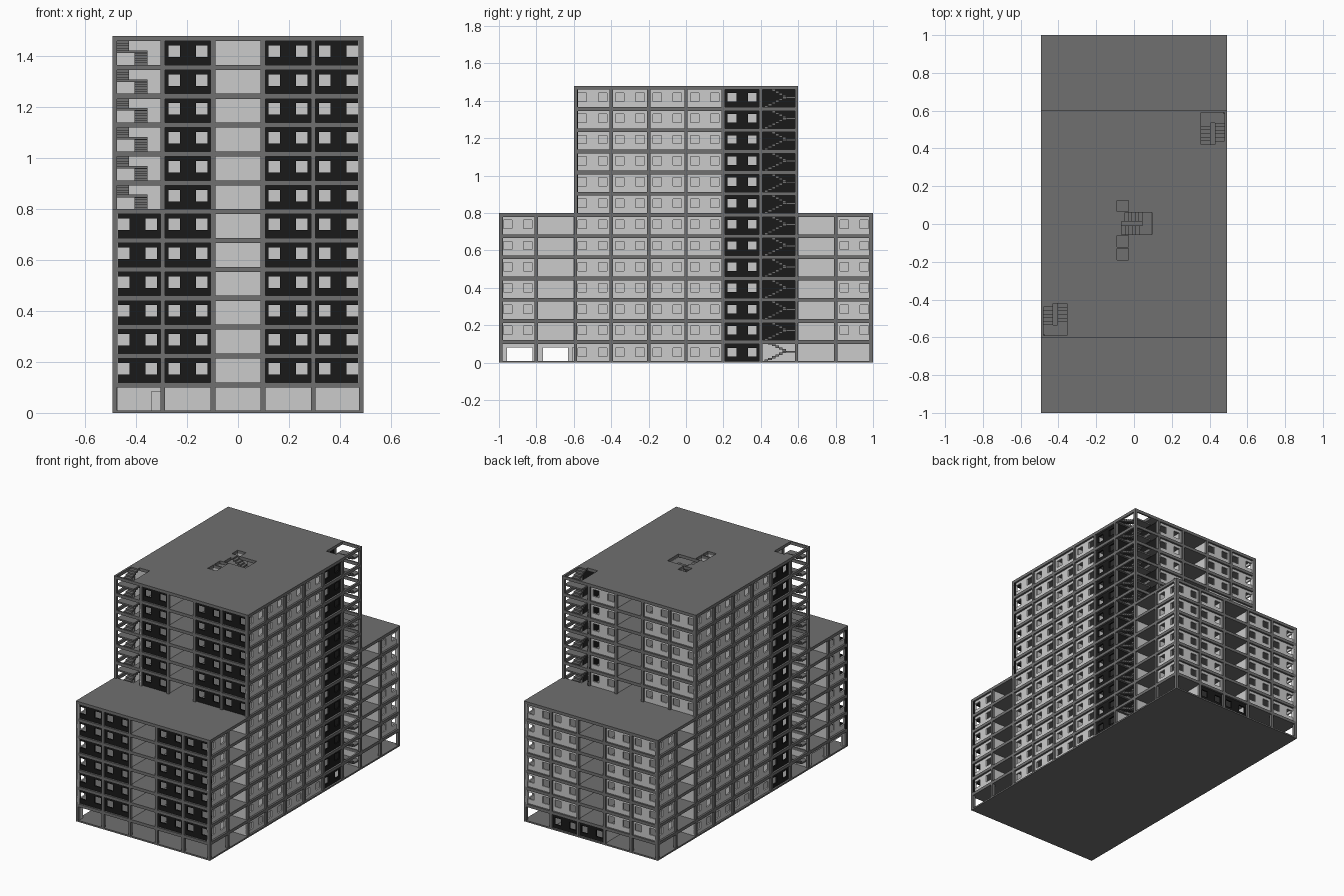
import bpy, bmesh

if "Cube" in bpy.data.objects:
    bpy.data.objects.remove(bpy.data.objects["Cube"])

X, Y0 = 0.493, 1.0            # half width, half length
TOWER, PITCH = 0.6, 0.1133    # tower half length, storey height
SLAB, T, INSET = 0.02, 0.01, 0.012
XL = [-X, -0.295, -0.098, 0.098, 0.295, X]
parts = {}


def part(name):
    if name not in parts:
        parts[name] = bmesh.new()
    return parts[name]


def plate(name, axis, pos, u, v, holes=(), t=T):
    """Flat panel with rectangular holes, centred on pos along axis."""
    bm = part(name)
    u, v = sorted(u), sorted(v)
    us = sorted({round(c, 5) for h in holes for c in h[:2]} | set(u))
    vs = sorted({round(c, 5) for h in holes for c in h[2:]} | set(v))
    cache = {}

    def vert(i, j, k):
        if (i, j, k) not in cache:
            p = pos + (k - 0.5) * t
            a, b = us[i], vs[j]
            co = {'x': (p, a, b), 'y': (a, p, b), 'z': (a, b, p)}[axis]
            cache[i, j, k] = bm.verts.new(co)
        return cache[i, j, k]

    def solid(i, j):
        if not (0 <= i < len(us) - 1 and 0 <= j < len(vs) - 1):
            return False
        a, b = (us[i] + us[i + 1]) / 2, (vs[j] + vs[j + 1]) / 2
        return not any(h[0] < a < h[1] and h[2] < b < h[3] for h in holes)

    for i in range(len(us) - 1):
        for j in range(len(vs) - 1):
            if not solid(i, j):
                continue
            c = [(i, j), (i + 1, j), (i + 1, j + 1), (i, j + 1)]
            for k in (0, 1):
                bm.faces.new([vert(*q, k) for q in c])
            for n, (di, dj) in enumerate([(0, -1), (1, 0), (0, 1), (-1, 0)]):
                if not solid(i + di, j + dj):
                    p, q = c[n], c[(n + 1) % 4]
                    bm.faces.new([vert(*p, 0), vert(*q, 0), vert(*q, 1), vert(*p, 1)])


def box(name, x, y, z):
    z = sorted(z)
    plate(name, 'z', (z[0] + z[1]) / 2, x, y, t=z[1] - z[0])


def windows(c, z):
    return [(c + d - 0.023, c + d + 0.023, z + 0.031, z + 0.076) for d in (-0.054, 0.054)]


def stair(name, z, h, put):
    """Two flights with a half landing; put(along, across) gives x, y ranges."""
    n = 6
    for i in range(n):
        a, b = i / n * 0.68, (i + 1) / n * 0.68
        za, zb = z + h / 2 * (i + 1) / n, z + h - h / 2 * i / n
        box(name, *put((a, b), (0, 0.41)), (za - 0.012, za))
        box(name, *put((a, b), (0.59, 1)), (zb - 0.012, zb))
    box(name, *put((0.68, 1), (0, 1)), (z + h / 2 - 0.01, z + h / 2))


def core_stairs(z, h):
    for s in (1, -1):
        stair("corner_stairs", z, h, lambda a, c, s=s: (
            [s * (0.355 + 0.125 * t) for t in c], [s * (0.42 + 0.17 * t) for t in a]))
    stair("centre_stairs", z, h, lambda a, c: (
        [-0.065 + 0.16 * t for t in a], [-0.055 + 0.115 * t for t in c]))


# Floor slabs with stair and lift openings
LIFTS = [(-0.09, -0.028, 0.065, 0.125), (-0.09, -0.028, -0.122, -0.06), (-0.09, -0.028, -0.19, -0.13)]
HOLES = [(0.355, 0.48, 0.42, 0.59), (-0.48, -0.355, -0.59, -0.42), (-0.065, 0.095, -0.055, 0.06)] + LIFTS
box("base_slab", (-X, X), (-Y0, Y0), (0, 0.01))
for k in range(13):
    e = Y0 if k <= 6 else TOWER
    plate("floor_slabs", 'z', 0.12 + k * PITCH - SLAB / 2, (-X, X), (-e, e), HOLES, SLAB)

# Perimeter columns
C = 0.009


def column(x, y, z0, z1):
    x = max(-X + C, min(X - C, x))
    y = max(-Y0 + C, min(Y0 - C, y))
    if abs(abs(y) - TOWER) < 0.001:
        y -= C if y > 0 else -C
    box("columns", (x - C, x + C), (y - C, y + C), (z0, z1))


for k in range(-1, 12):
    z0 = 0.12 + k * PITCH if k >= 0 else 0.01
    z1 = 0.12 + (k + 1) * PITCH - SLAB
    e = 5 if k < 6 else 3
    for j in range(-e, e + 1):
        for x in (-X, X):
            column(x, j * 0.2, z0, z1)
    for x in XL[1:-1]:
        for s in (1, -1):
            column(x, s * e * 0.2, z0, z1)

# Upper storeys: the plan repeats when turned half round (s)
for k in range(12):
    z = 0.12 + k * PITCH
    v = (z, z + PITCH - SLAB)
    core_stairs(z - PITCH, PITCH)
    wing = k < 6
    e = Y0 if wing else TOWER
    n = 5 if wing else 3
    for s in (1, -1):
        # end facade
        for i in range(5):
            u = (s * XL[i], s * XL[i + 1])
            c = sum(u) / 2
            if i == 2:
                plate("balcony_walls", 'y', s * (e - 0.2), u, v)
                plate("balcony_doors", 'y', s * (e - 0.193), (s * 0.05, -s * 0.04), (z, z + 0.085), t=0.004)
            elif wing or i != 4:
                plate("end_walls" if s > 0 else "dark_front_walls", 'y',
                      s * (e - INSET - T / 2), u, v, windows(c, z))
        # long facade
        for j in range(-n, n):
            u = (s * j * 0.2, s * (j + 1) * 0.2)
            c = sum(u) / 2
            if j == 2:
                plate("dark_stair_walls" if s > 0 else "stair_walls", 'x', s * 0.295, u, v)
            elif j in (3, -4):
                plate("balcony_walls", 'x', s * 0.295, u, v)
                plate("balcony_doors", 'x', s * 0.302, (c - 0.035, c + 0.015), (z, z + 0.085), t=0.004)
            else:
                plate("dark_side_walls" if j == 1 else "side_walls", 'x',
                      s * (X - INSET - T / 2), u, v, windows(c, z))
        # cross walls and corridor walls
        for j in range(-n + 1, n):
            x1 = X - INSET
            door = []
            name = "cross_walls"
            if j == 2:
                a, b = sorted((s * 0.302, s * 0.34))
                door = [(a, b, z, z + 0.085)]
                name = "dark_stair_walls" if s > 0 else "stair_walls"
            plate(name, 'y', s * j * 0.2, (s * 0.098, s * x1), v, door)
            if door:
                plate("stair_doors", 'y', s * j * 0.2, (a, b), (z, z + 0.085), t=0.004)
        plate("corridor_walls", 'x', s * 0.098, (-e + INSET, e - INSET), v)
    # lift shaft walls
    plate("lift_walls", 'x', -0.024, (-0.195, -0.06), v, t=0.006)
    plate("lift_walls", 'x', -0.024, (0.063, 0.13), v, t=0.006)
    for y in (-0.194, -0.126, 0.129):
        plate("lift_walls", 'y', y, (-0.093, -0.024), v, t=0.006)
core_stairs(0.12 + 11 * PITCH, PITCH)

# Ground storey: open under the wings, enclosed under the tower
v = (0.01, 0.10)
for s in (1, -1):
    for j in range(-3, 2):
        c = s * (j + 0.5) * 0.2
        plate("dark_side_walls" if j == 1 else "ground_side_walls", 'x', s * (X - INSET - T / 2),
              (c - 0.1, c + 0.1), v, windows(c, 0.002))
    a, b = sorted((s * 0.302, s * 0.34))
    plate("ground_walls", 'y', s * 0.4, (s * 0.098, s * (X - INSET)), v, [(a, b, 0.01, 0.085)])
    plate("ground_walls", 'x', s * 0.295, (s * 0.4, s * 0.6), v)
    plate("ground_walls", 'y', s * (TOWER - T / 2), (-X + INSET, X - INSET), v)
    plate("corridor_walls", 'x', s * 0.098, (-0.6, 0.6), v)
plate("ground_door", 'y', -0.603, (-0.34, -0.302), (0.01, 0.085), t=0.006)
# back room under the rear wing
for i in (2, 3):
    u = (XL[i], XL[i + 1])
    plate("dark_back_room_walls", 'y', Y0 - INSET - T / 2, u, v, windows(sum(u) / 2, 0.002))
for x in (-0.098, 0.295):
    plate("back_room_sides", 'x', x, (0.6, Y0 - INSET), v)
# portal wall under the front wing
plate("portal_wall", 'x', -X + INSET + T / 2, (-1 + INSET, -0.6), v,
      [(-0.957, -0.82, 0.01, 0.082), (-0.765, -0.63, 0.01, 0.082)])

# Turn the parts into objects
frame = bpy.data.materials.new("frame_grey")
frame.diffuse_color = (0.16, 0.16, 0.16, 1)
frame.use_nodes = True
frame.node_tree.nodes["Principled BSDF"].inputs["Base Color"].default_value = frame.diffuse_color
black = bpy.data.materials.new("dark_wall")
black.diffuse_color = (0.01, 0.01, 0.01, 1)
black.use_nodes = True
black.node_tree.nodes["Principled BSDF"].inputs["Base Color"].default_value = black.diffuse_color
for name, bm in parts.items():
    bmesh.ops.recalc_face_normals(bm, faces=bm.faces)
    me = bpy.data.meshes.new(name)
    bm.to_mesh(me)
    bm.free()
    if name.startswith("dark"):
        me.materials.append(black)
    elif name in ("base_slab", "floor_slabs", "columns", "corner_stairs", "centre_stairs"):
        me.materials.append(frame)
    bpy.context.collection.objects.link(bpy.data.objects.new(name, me))
